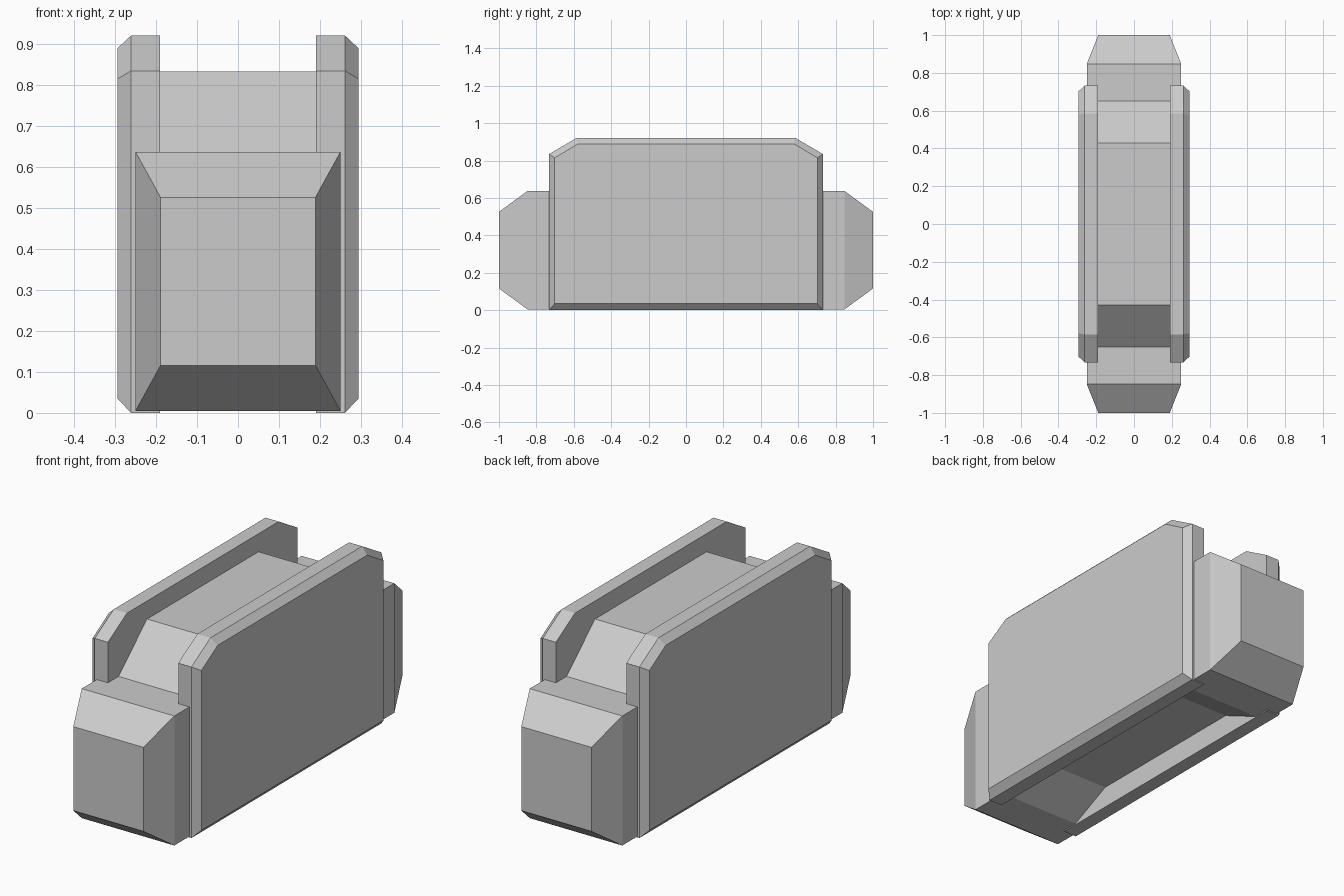
import bpy
import bmesh

cube = bpy.data.objects.get("Cube")
if cube:
    bpy.data.objects.remove(cube, do_unlink=True)

grey = bpy.data.materials.new("light_grey")
grey.use_nodes = True
grey.diffuse_color = (0.6, 0.6, 0.6, 1)
grey.node_tree.nodes["Principled BSDF"].inputs["Base Color"].default_value = (0.6, 0.6, 0.6, 1)


def loft(name, sections):
    """Join matching closed outlines into one capped solid."""
    bm = bmesh.new()
    rings = [[bm.verts.new(p) for p in s] for s in sections]
    n = len(rings[0])
    for a, b in zip(rings, rings[1:]):
        for i in range(n):
            j = (i + 1) % n
            bm.faces.new((a[i], a[j], b[j], b[i]))
    bm.faces.new(rings[0])
    bm.faces.new(rings[-1])
    bmesh.ops.recalc_face_normals(bm, faces=bm.faces[:])
    mesh = bpy.data.meshes.new(name)
    bm.to_mesh(mesh)
    bm.free()
    mesh.materials.append(grey)
    obj = bpy.data.objects.new(name, mesh)
    bpy.context.collection.objects.link(obj)
    return obj


def mirrored(half):
    """Complete a (y, z) half outline across y = 0."""
    return half + [(-y, z) for y, z in reversed(half)]


# Central core: raised sloped top and matching hollow underneath
core = mirrored([(0.435, 0.105), (0.65, 0.005), (0.73, 0.005), (0.73, 0.637),
                 (0.65, 0.637), (0.43, 0.833)])
loft("core", [[(x, y, z) for y, z in core] for x in (-0.19, 0.19)])

# Side plates: chamfered top corners and a bevelled outer rim
rim = mirrored([(0.732, 0.0), (0.732, 0.835), (0.585, 0.921)])
face = mirrored([(0.702, 0.035), (0.702, 0.815), (0.577, 0.89)])
for side, name in ((1, "left_plate"), (-1, "right_plate")):
    loft(name, [[(side * x, y, z) for y, z in outline]
                for x, outline in ((0.19, rim), (0.261, rim), (0.294, face))])

# End blocks: straight section tapering on all four sides
for side, name in ((-1, "front_block"), (1, "back_block")):
    loft(name, [[(-w, side * y, lo), (w, side * y, lo), (w, side * y, hi), (-w, side * y, hi)]
                for y, w, lo, hi in ((0.73, 0.25, 0.005, 0.637),
                                     (0.848, 0.25, 0.005, 0.637),
                                     (1.0, 0.189, 0.116, 0.526))])
